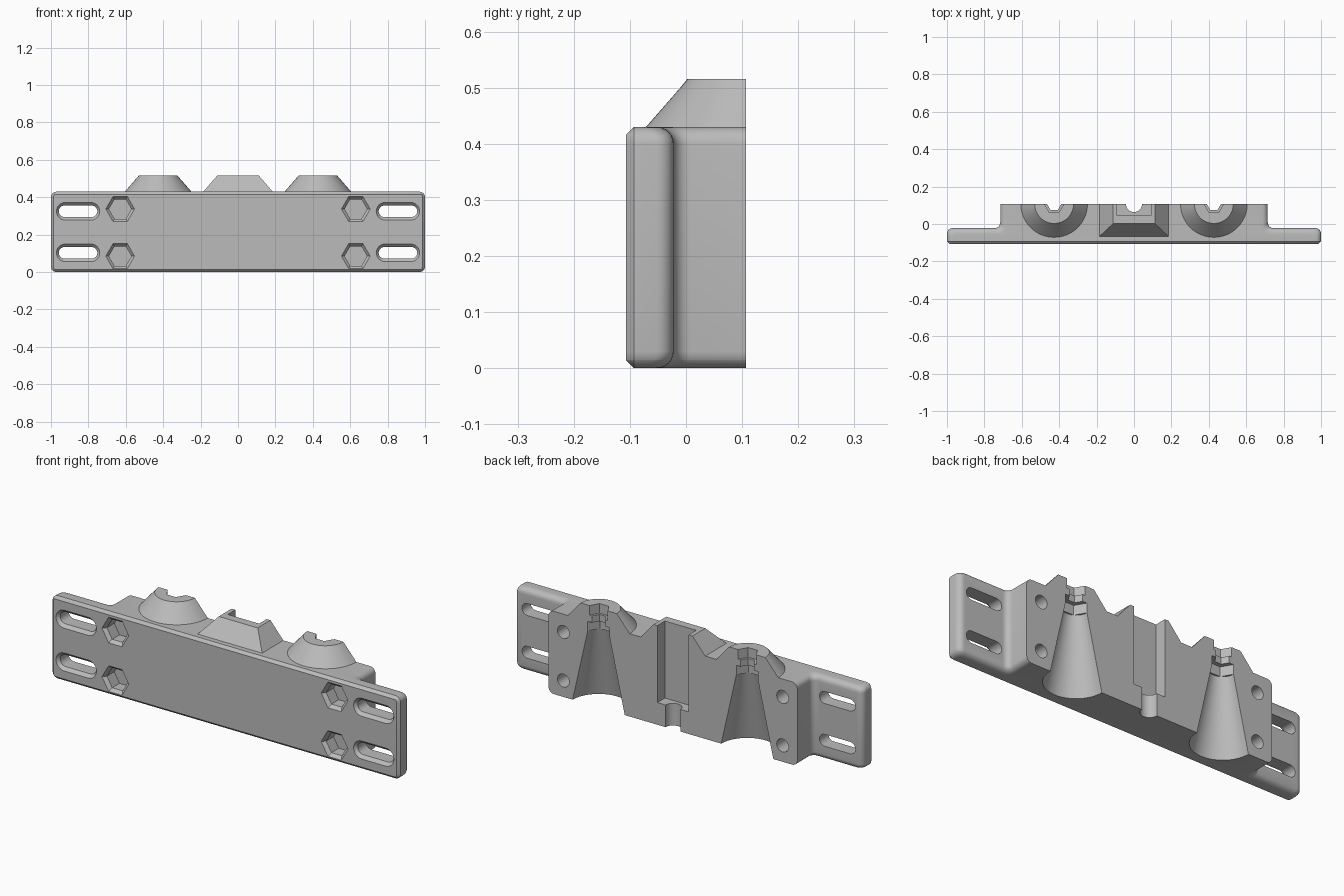
import bpy, bmesh, math
from mathutils import Matrix, Vector

cube = bpy.data.objects.get("Cube")
if cube:
    bpy.data.objects.remove(cube, do_unlink=True)

BACK, FRONT, TOP = 0.107, -0.107, 0.43
FLANGE_Y, BLOCK_X = -0.022, 0.715
ROUND, CHAMFER = 0.03, 0.014

grey = bpy.data.materials.new("plain_grey")
grey.use_nodes = True
colour = (0.5, 0.5, 0.5, 1)
grey.diffuse_color = colour
grey.node_tree.nodes["Principled BSDF"].inputs["Base Color"].default_value = colour


def loft(name, sections):
    """Closed solid through equal-length loops of points."""
    bm = bmesh.new()
    loops = [[bm.verts.new(p) for p in s] for s in sections]
    n = len(loops[0])
    for a, b in zip(loops, loops[1:]):
        for i in range(n):
            j = (i + 1) % n
            bm.faces.new((a[i], a[j], b[j], b[i]))
    bm.faces.new(loops[0][::-1])
    bm.faces.new(loops[-1])
    bmesh.ops.recalc_face_normals(bm, faces=bm.faces)
    mesh = bpy.data.meshes.new(name)
    bm.to_mesh(mesh)
    bm.free()
    mesh.materials.append(grey)
    ob = bpy.data.objects.new(name, mesh)
    bpy.context.collection.objects.link(ob)
    return ob


def ring(r, z, sides, cx=0.0, cy=0.0):
    return [Vector((cx + r * math.cos(math.tau * i / sides),
                    cy + r * math.sin(math.tau * i / sides), z)) for i in range(sides)]


def slot_ring(half, r, depth, sides=24):
    """Stadium loop lying flat, long in x."""
    pts = []
    for i in range(sides + 2):
        right = i <= sides // 2
        k = i if right else i - 1
        a = math.tau * k / sides - math.pi / 2
        pts.append(Vector(((half - r) * (1 if right else -1) + r * math.cos(a), r * math.sin(a), depth)))
    return pts


def facing_back(loops, x, z):
    """Turn flat loops so their depth runs along +y, placed at x, z."""
    m = Matrix.Translation((x, 0, z)) @ Matrix.Rotation(-math.pi / 2, 4, 'X')
    return [[m @ p for p in loop] for loop in loops]


def box(name, x0, x1, y0, y1, z0, z1):
    return loft(name, [[(x0, y0, z), (x1, y0, z), (x1, y1, z), (x0, y1, z)] for z in (z0, z1)])


def combine(target, tool, operation):
    mod = target.modifiers.new("join", 'BOOLEAN')
    mod.operation = operation
    mod.solver = 'EXACT'
    mod.object = tool
    bpy.context.view_layer.objects.active = target
    bpy.ops.object.modifier_apply(modifier=mod.name)
    bpy.data.objects.remove(tool, do_unlink=True)


def body_section(z):
    """Plan outline at one height: flanges, fillets and raised centre block."""
    edge = min(z, TOP - z)
    t = max(0.0, ROUND - edge)
    d = ROUND - math.sqrt(max(0.0, ROUND ** 2 - t ** 2))
    y_front = FRONT + max(0.0, CHAMFER - edge)
    end, y_back, side = 1 - d, FLANGE_Y - d, BLOCK_X - d
    half = [(end - CHAMFER, y_front), (end, FRONT + CHAMFER)]
    arc = [math.pi / 2 * i / 6 for i in range(7)]
    half += [(end - ROUND + ROUND * math.cos(a), y_back - ROUND + ROUND * math.sin(a)) for a in arc]
    half += [(side + ROUND - ROUND * math.sin(a), y_back + ROUND - ROUND * math.cos(a)) for a in arc]
    half.append((side, BACK + 0.05))
    return [(x, y, z) for x, y in half] + [(-x, y, z) for x, y in reversed(half)]


# Main body with rounded rim
steps = [ROUND * (1 - math.cos(math.pi / 2 * i / 6)) for i in range(7)]
levels = sorted(steps + [CHAMFER])
body = loft("mounting_block", [body_section(z) for z in levels + [TOP - z for z in reversed(levels)]])

# Raised bosses on top
SIDE_X, PEAK = 0.427, 0.515
for s in (-1, 1):
    combine(body, loft("cone_boss", [ring(0.187, 0.42, 64, s * SIDE_X, BACK),
                                     ring(0.104, PEAK, 64, s * SIDE_X, BACK)]), 'UNION')
pyramid = [[(-w, y, z), (w, y, z), (w, 0.157, z), (-w, 0.157, z)]
           for w, y, z in ((0.194, -0.075, 0.42), (0.112, 0.002, PEAK))]
combine(body, loft("pyramid_boss", pyramid), 'UNION')

# Flat back face
combine(body, box("back_cut", -2, 2, BACK, 1, -1, 1), 'DIFFERENCE')

# Tapered side cavities with stacked hexagonal seats above
for s in (-1, 1):
    x = s * SIDE_X
    stack = [(0.152, -0.01, 0.063, 0.38, 48), (0.063, 0.375, 0.063, 0.43, 6),
             (0.038, 0.42, 0.038, 0.475, 6), (0.052, 0.465, 0.052, 0.55, 6)]
    for r0, z0, r1, z1, sides in stack:
        combine(body, loft("cavity", [ring(r0, z0, sides, x, BACK), ring(r1, z1, sides, x, BACK)]), 'DIFFERENCE')

# Central channel and its round outlet
combine(body, box("channel", -0.09, 0.09, 0.045, 0.2, 0.115, 0.6), 'DIFFERENCE')
combine(body, loft("outlet", [ring(0.043, z, 32, 0, BACK) for z in (-0.1, 0.2)]), 'DIFFERENCE')

# Bolt holes with hexagonal front pockets, and countersunk flange slots
for s in (-1, 1):
    for z in (0.085, 0.337):
        pocket = [ring(0.083, -0.113, 6), ring(0.06, -0.09, 6), ring(0.06, -0.03, 6)]
        combine(body, loft("hex_pocket", facing_back(pocket, s * 0.63, z)), 'DIFFERENCE')
        hole = [ring(0.034, -0.025, 24), ring(0.034, 0.2, 24)]
        combine(body, loft("bolt_hole", facing_back(hole, s * 0.63, z)), 'DIFFERENCE')
    for z in (0.103, 0.325):
        slot = [slot_ring(0.12, 0.052, -0.112), slot_ring(0.103, 0.031, -0.091), slot_ring(0.103, 0.031, 0.03)]
        combine(body, loft("flange_slot", facing_back(slot, s * 0.855, z)), 'DIFFERENCE')

# Smooth curves, sharp corners
bpy.ops.object.select_all(action='DESELECT')
body.select_set(True)
bpy.context.view_layer.objects.active = body
bpy.ops.object.shade_smooth_by_angle(angle=math.radians(30))
